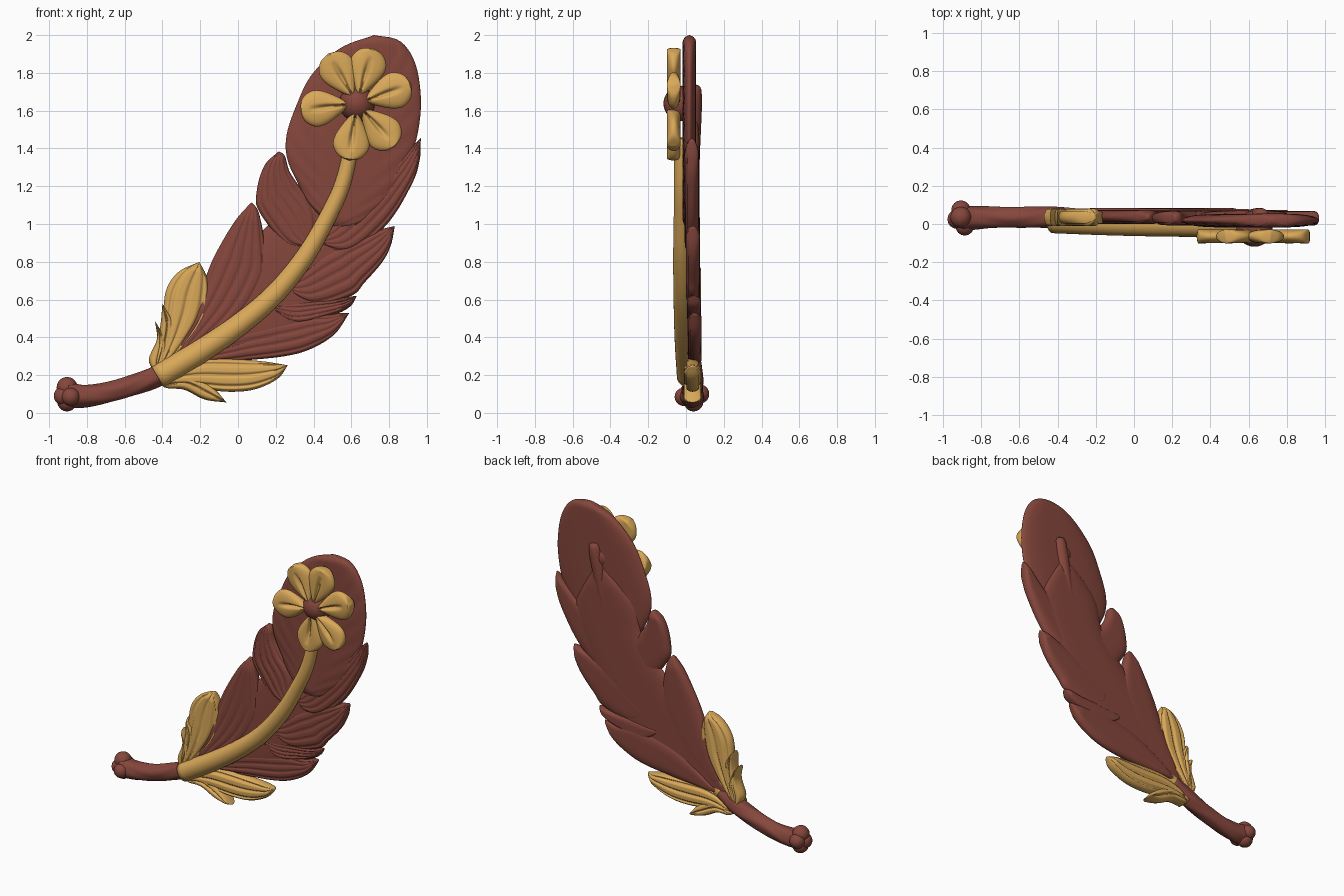
import bpy, bmesh, math
from mathutils import Vector

cube = bpy.data.objects.get("Cube")
if cube:
    bpy.data.objects.remove(cube)


def material(name, rgb):
    m = bpy.data.materials.new(name)
    m.use_nodes = True
    m.diffuse_color = (*rgb, 1)
    m.node_tree.nodes["Principled BSDF"].inputs["Base Color"].default_value = (*rgb, 1)
    return m


brown = material("russet brown", (0.235, 0.062, 0.045))
gold = material("warm gold", (0.70, 0.395, 0.10))


def smooth_path(points, count):
    """Even samples of a Catmull-Rom spline through the points."""
    p = [Vector(q) for q in points]
    p = [p[0] * 2 - p[1]] + p + [p[-1] * 2 - p[-2]]
    fine = []
    for i in range(1, len(p) - 2):
        a, b, c, d = p[i - 1:i + 3]
        for j in range(16):
            u = j / 16
            fine.append((b * 2 + (c - a) * u + (a * 2 - b * 5 + c * 4 - d) * u * u
                         + (b * 3 - a - c * 3 + d) * u ** 3) / 2)
    fine.append(p[-2])
    total = [0]
    for a, b in zip(fine, fine[1:]):
        total.append(total[-1] + (b - a).length)
    out, k = [], 0
    for i in range(count + 1):
        want = total[-1] * i / count
        while k < len(fine) - 2 and total[k + 1] < want:
            k += 1
        u = (want - total[k]) / max(total[k + 1] - total[k], 1e-9)
        out.append(fine[k].lerp(fine[k + 1], min(u, 1)))
    return out


def skin(name, rings, mat):
    """Closed smooth surface through a row of rings."""
    bm = bmesh.new()
    rows = [[bm.verts.new(v) for v in ring] for ring in rings]
    n = len(rows[0])
    for a, b in zip(rows, rows[1:]):
        for i in range(n):
            bm.faces.new((a[i], a[(i + 1) % n], b[(i + 1) % n], b[i]))
    bm.faces.new(rows[0])
    bm.faces.new(rows[-1])
    bmesh.ops.remove_doubles(bm, verts=bm.verts, dist=0.0002)
    bmesh.ops.recalc_face_normals(bm, faces=bm.faces)
    me = bpy.data.meshes.new(name)
    bm.to_mesh(me)
    bm.free()
    me.materials.append(mat)
    me.shade_smooth()
    ob = bpy.data.objects.new(name, me)
    bpy.context.collection.objects.link(ob)
    return ob


def vane(name, root, side_a, side_b, tip, y, half, mat, groove=None, both=False, power=4):
    """Pillow-shaped blade between two edges that run from root to tip."""
    steps, n = 48, 40
    ea = smooth_path([root, *side_a, tip], steps)
    eb = smooth_path([root, *side_b, tip], steps)
    rings = []
    for i in range(steps + 1):
        t = i / steps
        taper = math.sqrt(min(1, t / 0.1, (1 - t) / 0.1))
        ring = []
        for j in range(2 * n):
            ang = math.pi * j / n
            s = math.cos(ang)
            front = math.sin(ang) > 0
            h = half * taper * math.sqrt(max(0, 1 - abs(s) ** power))
            if groove and (front or both):
                h -= groove(t, s) * taper * (1 - s ** 8)
            p = ea[i].lerp(eb[i], (s + 1) / 2)
            ring.append((p.x, y - h if front else y + h, p.y))
        rings.append(ring)
    return skin(name, rings, mat)


def tube(name, path, mat, bark=0.0, steps=50, n=32):
    """Round tube along (x, y, z, radius) points, kept upright in y."""
    pts = smooth_path([Vector(p) for p in path], steps)
    rings = []
    for i, p in enumerate(pts):
        d = pts[min(i + 1, steps)] - pts[max(i - 1, 0)]
        side = Vector((-d.z, 0, d.x)).normalized()
        ring = []
        for j in range(n):
            a = math.tau * j / n
            r = p.w * (1 + bark * math.sin(5 * a + 2 * math.sin(i / 6)))
            ring.append(p.xyz + side * r * math.cos(a) + Vector((0, r * math.sin(a), 0)))
        rings.append(ring)
    return skin(name, rings, mat)


def ball(name, loc, radius, mat):
    bpy.ops.mesh.primitive_uv_sphere_add(segments=32, ring_count=20, radius=radius, location=loc)
    ob = bpy.context.object
    ob.name = name
    ob.data.materials.append(mat)
    bpy.ops.object.shade_smooth()


# Groove patterns
def lines(count, depth):
    return lambda t, s: depth * max(0, math.cos(math.pi * count * s)) ** 2 * math.sin(math.pi * t) ** 0.5


def chevron(t, s):
    edge = max(0, min(1, (abs(s) - 0.35) * 4))
    return 0.006 * edge * max(0, math.sin(60 * (t - 0.3 * abs(s)))) ** 2


def petal_crease(t, s):
    return 0.028 * math.exp(-(s / 0.13) ** 2) * max(0, min(1, (0.72 - t) * 4))


# Feather body and top blade
vane("feather_core", (-0.42, 0.2),
     [(-0.28, 0.42), (-0.12, 0.68), (0.1, 0.93), (0.3, 1.16), (0.38, 1.4)],
     [(-0.1, 0.3), (0.3, 0.42), (0.55, 0.65), (0.72, 0.95), (0.82, 1.25)],
     (0.64, 1.62), 0.04, 0.032, brown)
vane("top_blade", (0.5, 0.98),
     [(0.38, 1.1), (0.325, 1.2), (0.262, 1.34), (0.257, 1.47), (0.31, 1.63), (0.39, 1.79), (0.54, 1.93)],
     [(0.65, 1.0), (0.82, 1.15), (0.92, 1.37), (0.96, 1.53), (0.967, 1.69), (0.935, 1.86), (0.855, 1.97)],
     (0.72, 2.0), 0.018, 0.036, brown, chevron)

# Overlapping barbs: root, upper edge, lower edge, tip, depth
barbs = {
    "right_barb_1": ((0.42, 0.9), [(0.6, 1.14), (0.82, 1.32)],
                     [(0.6, 0.85), (0.79, 1.0), (0.92, 1.21), (0.962, 1.34)], (0.968, 1.455), 0.03),
    "right_barb_2": ((0.25, 0.66), [(0.45, 0.86), (0.68, 0.95)],
                     [(0.4, 0.57), (0.6, 0.62), (0.67, 0.69), (0.765, 0.8), (0.81, 0.89)], (0.83, 0.99), 0.036),
    "right_barb_3": ((0.15, 0.57), [(0.35, 0.6), (0.5, 0.605)],
                     [(0.3, 0.47), (0.484, 0.51), (0.59, 0.56)], (0.63, 0.62), 0.042),
    "right_barb_4": ((-0.32, 0.26), [(0, 0.47), (0.3, 0.55), (0.47, 0.53)],
                     [(-0.07, 0.27), (0.06, 0.28), (0.246, 0.3), (0.38, 0.336), (0.51, 0.415)], (0.59, 0.53), 0.046),
    "left_barb_1": ((0.4, 0.88), [(0.25, 0.9), (0.11, 1.07), (0.1, 1.18), (0.14, 1.31)],
                    [(0.42, 1.08), (0.325, 1.2), (0.272, 1.28), (0.248, 1.36)], (0.216, 1.385), 0.03),
    "left_barb_2": ((-0.33, 0.27), [(-0.3, 0.4), (-0.22, 0.6), (-0.167, 0.73), (-0.12, 0.84), (-0.02, 1.01)],
                    [(0, 0.48), (0.15, 0.7), (0.15, 0.85), (0.11, 1.06)], (0.07, 1.115), 0.036),
}
for name, (root, upper, lower, tip, y) in barbs.items():
    vane(name, root, upper, lower, tip, y, 0.037, brown, lines(5, 0.009))

# Shaft in front, rib behind
tube("gold_shaft", [(-0.425, 0.018, 0.19, 0.066), (-0.2, 0.005, 0.325, 0.062), (0.008, -0.005, 0.468, 0.058),
                    (0.193, -0.012, 0.627, 0.054), (0.352, -0.018, 0.823, 0.05), (0.468, -0.02, 1.024, 0.045),
                    (0.553, -0.022, 1.21, 0.042), (0.61, -0.024, 1.45, 0.038)], gold)
tube("back_rib", [(0.672, 0.04, 1.735, 0.02), (0.668, 0.04, 1.715, 0.04), (0.65, 0.036, 1.62, 0.048),
                  (0.6, 0.03, 1.38, 0.044), (0.53, 0.03, 1.12, 0.036), (0.46, 0.03, 0.95, 0.015)], brown)

# Quill handle with knobbed end
tube("quill_handle", [(-0.3, 0.035, 0.265, 0.045), (-0.42, 0.035, 0.2, 0.056), (-0.53, 0.035, 0.155, 0.055),
                      (-0.68, 0.035, 0.11, 0.054), (-0.81, 0.033, 0.09, 0.06), (-0.9, 0.03, 0.095, 0.068)],
     brown, 0.035)
for i, (x, y, z, r) in enumerate([(-0.905, 0.035, 0.135, 0.055), (-0.885, -0.012, 0.085, 0.048),
                                  (-0.925, 0.025, 0.09, 0.05), (-0.905, 0.04, 0.06, 0.052),
                                  (-0.905, 0.073, 0.1, 0.05)]):
    ball(f"quill_knob_{i + 1}", (x, y, z), r, brown)

# Gold leaves at the base: root, two edges, tip, groove count
leaves = {
    "upper_leaf_main": ((-0.43, 0.2), [(-0.4, 0.4), (-0.395, 0.55), (-0.375, 0.665), (-0.31, 0.75)],
                        [(-0.283, 0.35), (-0.188, 0.468), (-0.156, 0.574), (-0.161, 0.706)], (-0.204, 0.8), 3),
    "upper_leaf_middle": ((-0.44, 0.21), [(-0.43, 0.36), (-0.41, 0.47)],
                          [(-0.36, 0.34), (-0.34, 0.47)], (-0.4, 0.578), 2),
    "upper_leaf_outer": ((-0.43, 0.2), [(-0.472, 0.28), (-0.43, 0.39)],
                         [(-0.37, 0.3), (-0.39, 0.4)], (-0.44, 0.487), 2),
    "lower_leaf_main": ((-0.41, 0.16), [(-0.3, 0.25), (-0.177, 0.285), (-0.02, 0.285), (0.14, 0.272)],
                        [(-0.2, 0.13), (-0.055, 0.112), (0.087, 0.124), (0.209, 0.18)], (0.264, 0.252), 3),
    "lower_leaf_outer": ((-0.41, 0.15), [(-0.28, 0.2), (-0.15, 0.15)],
                         [(-0.37, 0.13), (-0.283, 0.122), (-0.177, 0.071)], (-0.06, 0.055), 2),
}
for name, (root, a, b, tip, count) in leaves.items():
    vane(name, root, a, b, tip, 0.035, 0.045, gold, lines(count, 0.014), True)

# Flower: six petals round a domed centre
cx, cz = 0.63, 1.638
for i, deg in enumerate((120, 74, 19, -48, -98, 187)):
    c, s = math.cos(math.radians(deg)), math.sin(math.radians(deg))

    def place(r, w):
        return (cx + r * c - w * s, cz + r * s + w * c)

    half_edge = [(0.11, 0.055), (0.18, 0.09), (0.235, 0.094), (0.285, 0.06)]
    vane(f"petal_{i + 1}", place(0.03, 0), [place(r, w) for r, w in half_edge],
         [place(r, -w) for r, w in half_edge], place(0.305, 0), -0.065, 0.036, gold, petal_crease, power=2.5)
ball("flower_centre", (cx, -0.025, cz), 0.094, brown)
